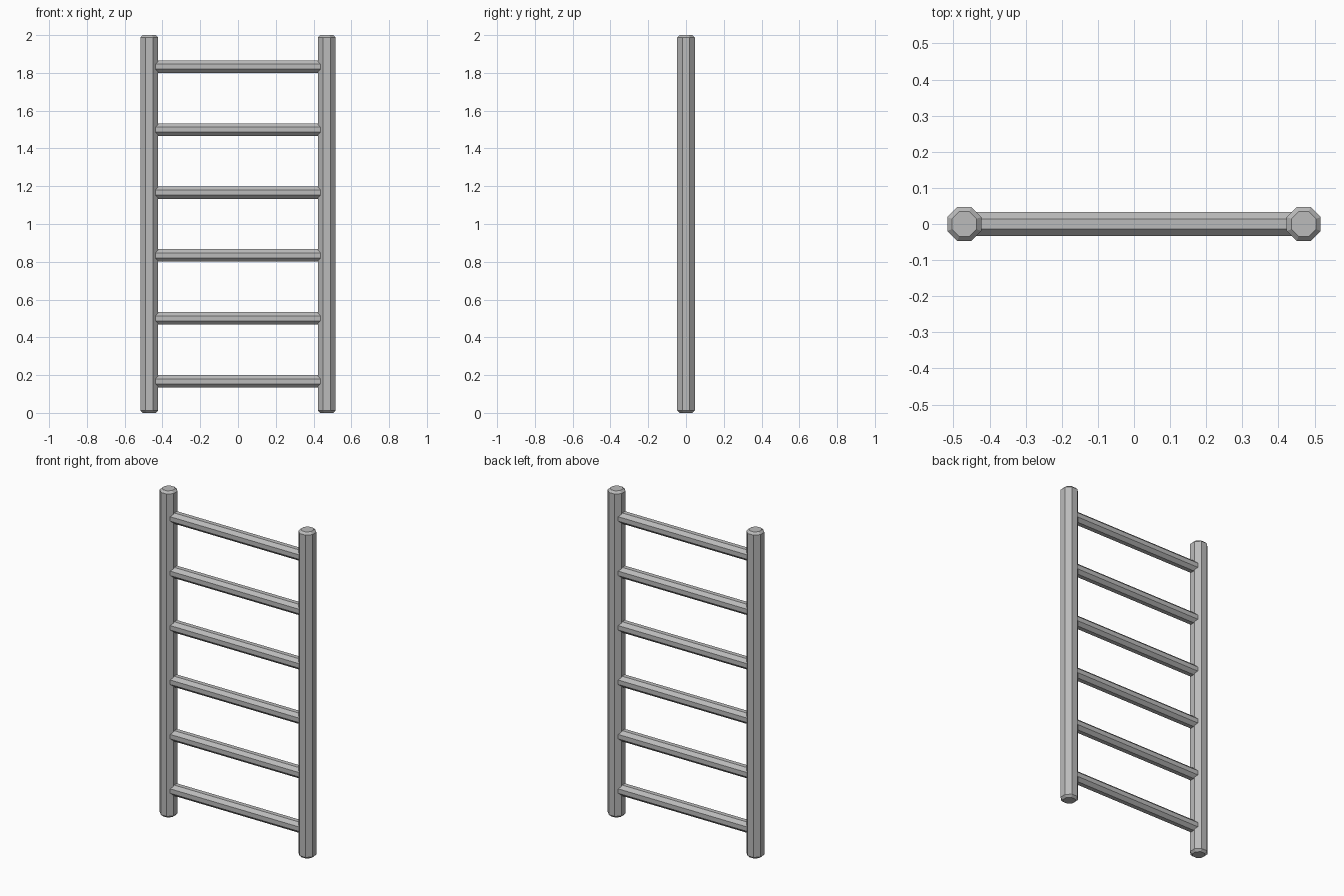
import bpy
import bmesh
from math import pi, cos
from mathutils import Matrix

cube = bpy.data.objects.get("Cube")
if cube:
    bpy.data.objects.remove(cube, do_unlink=True)

HEIGHT = 2.0
RAIL_X = 0.47
RAIL_HALF = 0.047
RUNG_HALF = 0.033
RUNGS = 6

grey = bpy.data.materials.new("grey_metal")
grey.use_nodes = True
colour = (0.5, 0.5, 0.5, 1)
grey.diffuse_color = colour
grey.node_tree.nodes["Principled BSDF"].inputs["Base Color"].default_value = colour


def octagon_bar(name, half, length, location, axis="Z", chamfer=0.0):
    """Eight-sided bar with flats facing the axes and optional chamfered ends."""
    bm = bmesh.new()
    radius = half / cos(pi / 8)
    bmesh.ops.create_cone(bm, cap_ends=True, segments=8, radius1=radius,
                          radius2=radius, depth=length,
                          matrix=Matrix.Rotation(pi / 8, 4, "Z"))
    if chamfer:
        rims = [e for e in bm.edges
                if abs(e.verts[0].co.z - e.verts[1].co.z) < 1e-5]
        bmesh.ops.bevel(bm, geom=rims, offset=chamfer, segments=1,
                        affect="EDGES")
    if axis == "X":
        bm.transform(Matrix.Rotation(pi / 2, 4, "Y"))
    mesh = bpy.data.meshes.new(name)
    bm.to_mesh(mesh)
    bm.free()
    mesh.materials.append(grey)
    bar = bpy.data.objects.new(name, mesh)
    bar.location = location
    bpy.context.collection.objects.link(bar)
    return bar


# Side rails
for side, sign in (("left", 1), ("right", -1)):
    octagon_bar(f"{side}_rail", RAIL_HALF, HEIGHT,
                (sign * RAIL_X, 0, HEIGHT / 2), chamfer=0.013)

# Evenly spaced rungs, seated inside the rails
for i in range(RUNGS):
    z = (i + 0.5) * HEIGHT / RUNGS
    octagon_bar(f"rung_{i + 1}", RUNG_HALF, 2 * RAIL_X, (0, 0, z), axis="X")
